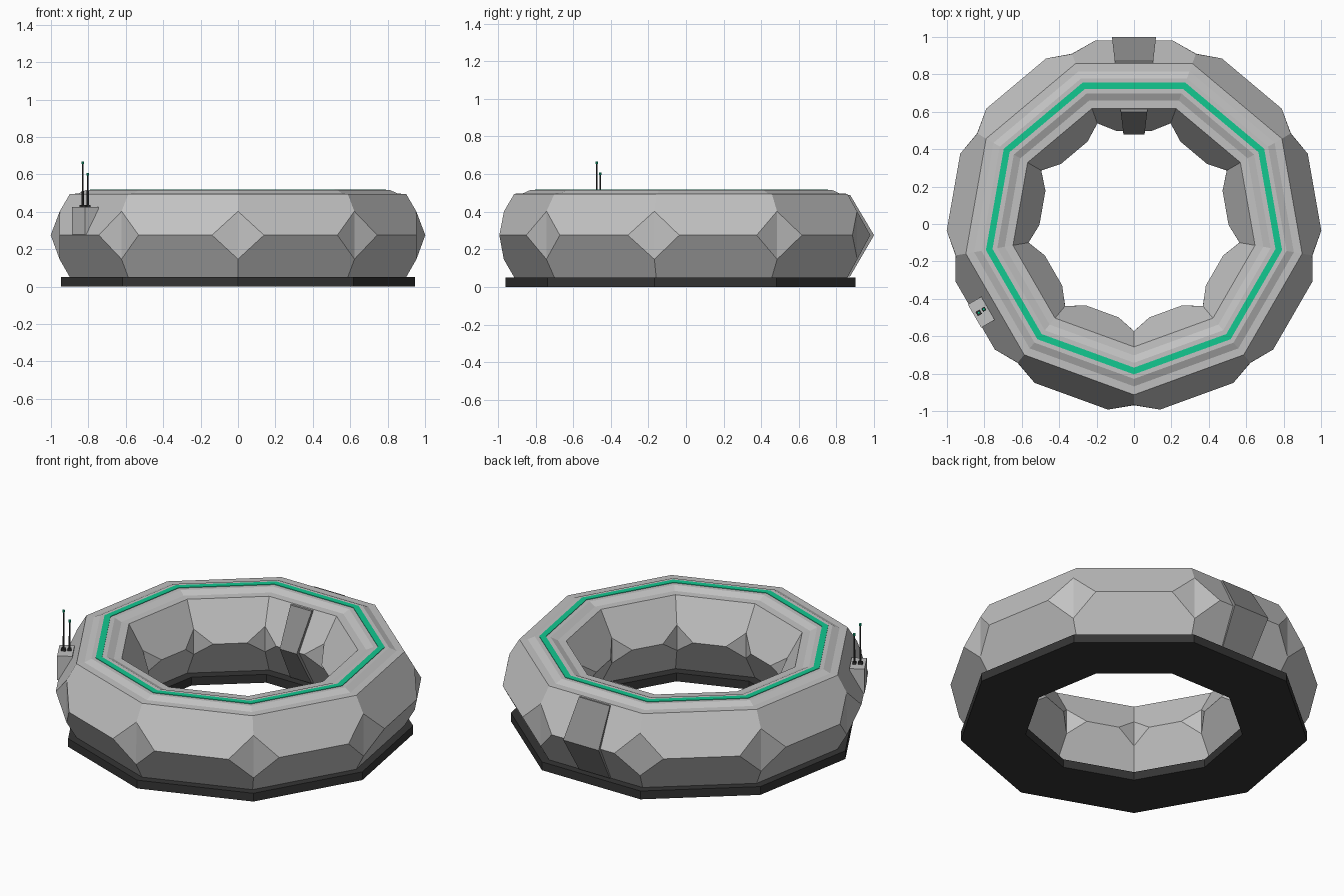
import bpy, bmesh, math
from mathutils import Matrix, Vector

cube = bpy.data.objects.get("Cube")
if cube:
    bpy.data.objects.remove(cube, do_unlink=True)

SIDES = 9


def material(name, color):
    m = bpy.data.materials.new(name)
    m.use_nodes = True
    rgba = (*color, 1)
    m.diffuse_color = rgba
    m.node_tree.nodes["Principled BSDF"].inputs["Base Color"].default_value = rgba
    return m


light_grey = material("light grey", (0.54, 0.54, 0.54))
mid_grey = material("mid grey", (0.27, 0.27, 0.27))
charcoal = material("charcoal", (0.035, 0.035, 0.035))
green = material("green glow", (0.006, 0.58, 0.28))


def finish(bm, name, mat):
    bmesh.ops.recalc_face_normals(bm, faces=bm.faces)
    mesh = bpy.data.meshes.new(name)
    bm.to_mesh(mesh)
    bm.free()
    mesh.materials.append(mat)
    obj = bpy.data.objects.new(name, mesh)
    bpy.context.collection.objects.link(obj)
    return obj


def bridge(bm, loops, closed):
    """Join neighbouring loops of vertices with quads."""
    n = len(loops[0])
    last = len(loops) if closed else len(loops) - 1
    for i in range(last):
        a, b = loops[i], loops[(i + 1) % len(loops)]
        for j in range(n):
            k = (j + 1) % n
            bm.faces.new((a[j], a[k], b[k], b[j]))


def ring(profile):
    """Turn a closed (corner radius, height) profile into a nine-sided ring."""
    bm = bmesh.new()
    loops = []
    for i in range(SIDES):
        a = math.tau * i / SIDES - math.pi / 2
        loops.append([bm.verts.new((r * math.cos(a), r * math.sin(a), z)) for r, z in profile])
    bridge(bm, loops, True)
    return bm


def box(name, mat, center, size, turn=0):
    bm = bmesh.new()
    place = (Matrix.Translation(center) @ Matrix.Rotation(turn, 4, 'Z')
             @ Matrix.Diagonal((*size, 1)))
    bmesh.ops.create_cube(bm, size=1, matrix=place)
    return finish(bm, name, mat)


def rod(name, mat, x, y, z0, z1, radius):
    bm = bmesh.new()
    bmesh.ops.create_cone(bm, cap_ends=True, segments=8, radius1=radius, radius2=radius,
                          depth=z1 - z0, matrix=Matrix.Translation((x, y, (z0 + z1) / 2)))
    return finish(bm, name, mat)


# Dark foundation ring
finish(ring([(0.96, 0), (0.96, 0.05), (0.60, 0.05), (0.60, 0)]), "foundation", charcoal)

# Main ring, widest at mid height, with a low raised crown
MID = 0.275
half = [(0.913, 0.05), (1.043, MID), (0.913, 0.495), (0.868, 0.497), (0.828, 0.515)]
inner = [(0.742, 0.515), (0.702, 0.497), (0.657, 0.495), (0.529, MID), (0.657, 0.05)]
bm = ring(half + inner)

# Corners at mid height are cut to diamond facets
for low, high, cut in ((0.9, 1.1, 0.148), (0.4, 0.6, 0.088)):
    corners = [v for v in bm.verts
               if abs(v.co.z - MID) < 0.001 and low < v.co.xy.length < high
               and len(v.link_edges) == 4]
    facets = bmesh.ops.bevel(bm, geom=corners, offset=cut, offset_type='OFFSET',
                             segments=1, profile=0.5, affect='VERTICES')["faces"]
    diamonds = [f for f in facets if f.is_valid and len(f.verts) == 4]
    bmesh.ops.triangulate(bm, faces=diamonds, quad_method='SHORT_EDGE')
finish(bm, "main_ring", light_grey)

# Glowing strip on the crown
finish(ring([(0.804, 0.512), (0.804, 0.518), (0.768, 0.518), (0.768, 0.512)]),
       "light_strip", green)

# Gate collar wrapped around the back section, with radial sides
bm = bmesh.new()
section = [(0.872, 0.49), (1.0, MID), (0.872, 0.055), (0.6, 0.055), (0.478, MID), (0.6, 0.49)]
loops = [[bm.verts.new((s * 0.118 * y, y, z)) for y, z in section] for s in (-1, 1)]
bridge(bm, loops, False)
for loop in loops:
    bm.faces.new(loop)
finish(bm, "gate_collar", mid_grey)

# Equipment box on the front right face
out = math.radians(210)
spot = Vector((math.cos(out), math.sin(out), 0)) * 0.943
box("equipment_box", light_grey, spot + Vector((0, 0, 0.352)), (0.083, 0.143, 0.146), out)

# Two antennas with square feet and glowing tips
for label, x, y, top, foot in (("tall", -0.83, -0.475, 0.66, 0.026),
                               ("short", -0.803, -0.456, 0.60, 0.02)):
    box(label + "_antenna_foot", charcoal, (x, y, 0.43), (foot, foot, 0.014), out)
    rod(label + "_antenna_sleeve", charcoal, x, y, 0.43, 0.51, 0.006)
    rod(label + "_antenna_mast", charcoal, x, y, 0.43, top, 0.004)
    rod(label + "_antenna_tip", green, x, y, top - 0.006, top + 0.008, 0.007)
